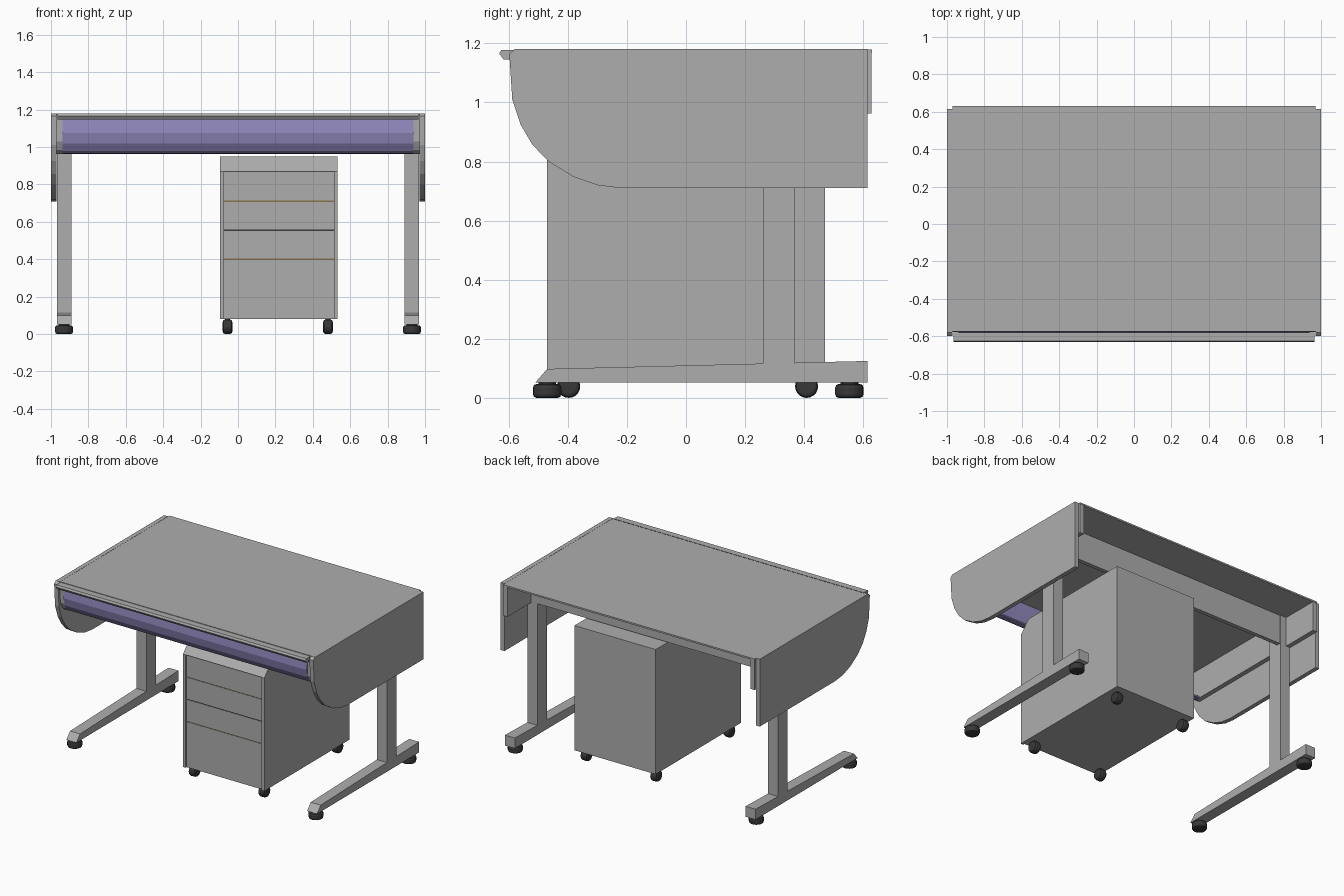
import bpy, bmesh, math
from mathutils import Matrix, Vector

if "Cube" in bpy.data.objects:
    bpy.data.objects.remove(bpy.data.objects["Cube"])


def material(name, rgb):
    m = bpy.data.materials.new(name)
    m.diffuse_color = (*rgb, 1)
    m.use_nodes = True
    m.node_tree.nodes["Principled BSDF"].inputs["Base Color"].default_value = m.diffuse_color
    return m


GREY = material("grey", (0.42, 0.42, 0.42))
PURPLE = material("purple", (0.29, 0.25, 0.52))
DARK = material("dark_rubber", (0.04, 0.04, 0.04))
BROWN = material("brown", (0.25, 0.17, 0.07))


def finish(name, bm, mat):
    bmesh.ops.recalc_face_normals(bm, faces=bm.faces)
    me = bpy.data.meshes.new(name)
    bm.to_mesh(me)
    bm.free()
    ob = bpy.data.objects.new(name, me)
    bpy.context.collection.objects.link(ob)
    me.materials.append(mat)
    return ob


def prism(name, x0, x1, profile, mat=GREY):
    """Extrude a (y, z) profile from x0 to x1."""
    bm = bmesh.new()
    face = bm.faces.new([bm.verts.new((x0, y, z)) for y, z in profile])
    ext = bmesh.ops.extrude_face_region(bm, geom=[face])["geom"]
    verts = [v for v in ext if isinstance(v, bmesh.types.BMVert)]
    bmesh.ops.translate(bm, vec=(x1 - x0, 0, 0), verts=verts)
    return finish(name, bm, mat)


def box(name, x0, x1, y0, y1, z0, z1, mat=GREY):
    return prism(name, x0, x1, [(y0, z0), (y1, z0), (y1, z1), (y0, z1)], mat)


def disc(name, loc, radius, depth, axis="Z", bevel=0.0, mat=DARK):
    bm = bmesh.new()
    rot = Matrix.Rotation(math.pi / 2, 4, "Y") if axis == "X" else Matrix()
    bmesh.ops.create_cone(bm, cap_ends=True, segments=20, radius1=radius, radius2=radius,
                          depth=depth, matrix=Matrix.Translation(Vector(loc)) @ rot)
    if bevel:
        rims = [e for e in bm.edges if any(len(f.verts) > 4 for f in e.link_faces)]
        bmesh.ops.bevel(bm, geom=rims, offset=bevel, segments=2, profile=0.5, affect="EDGES")
    return finish(name, bm, mat)


# Desk top, front edge rail and purple curved front
box("desk_top", -0.97, 0.97, -0.575, 0.63, 1.168, 1.179)
prism("front_rail", -0.965, 0.965, [(-0.632, 1.165), (-0.625, 1.178), (-0.58, 1.178),
                                    (-0.592, 1.165), (-0.595, 1.146), (-0.618, 1.146)])
prism("curved_front", -0.938, 0.938,
      [(-0.575, 1.168), (-0.583, 1.075), (-0.57, 1.02), (-0.545, 0.98), (-0.515, 0.965),
       (-0.48, 0.962), (-0.48, 0.972), (-0.51, 0.978), (-0.53, 0.992), (-0.552, 1.028),
       (-0.563, 1.075), (-0.555, 1.168)], PURPLE)

# Modesty panel between the posts
box("modesty_panel", -0.945, 0.945, 0.335, 0.363, 0.965, 1.168)

side_profile = [(0.615, 1.18), (0.615, 0.71), (-0.22, 0.71), (-0.30, 0.72), (-0.38, 0.748),
                (-0.465, 0.80), (-0.52, 0.857), (-0.56, 0.925), (-0.588, 1.01),
                (-0.598, 1.165), (-0.58, 1.18)]
foot_profile = [(-0.51, 0.052), (0.615, 0.052), (0.615, 0.125), (-0.47, 0.098)]

for s, side in ((-1, "left"), (1, "right")):
    # Curved side panel and the inner wall behind it
    prism(side + "_side_panel", s * 0.97, s * 1.0, side_profile)
    prism(side + "_inner_wall", s * 0.938, s * 0.97,
          [(0.628, 1.168), (0.628, 0.962), (-0.515, 0.962), (-0.55, 0.985),
           (-0.572, 1.03), (-0.578, 1.15), (-0.57, 1.168)])
    # Leg post, foot and levelling glides
    box(side + "_leg_post", s * 0.89, s * 0.967, 0.26, 0.367, 0.11, 1.168)
    prism(side + "_foot", s * 0.89, s * 0.967, foot_profile)
    for y, end in ((-0.47, "front"), (0.553, "back")):
        disc(f"{side}_{end}_glide", (s * 0.93, y, 0.0235), 0.048, 0.047, bevel=0.012)
        disc(f"{side}_{end}_glide_stem", (s * 0.93, y, 0.047), 0.03, 0.02)

# Drawer cabinet: body, projecting side edges, drawer fronts
X0, X1, FRONT, Z0 = -0.095, 0.532, -0.47, 0.08
body_profile = [(FRONT + 0.025, Z0), (0.47, Z0), (0.47, 0.95), (FRONT + 0.075, 0.95),
                (FRONT, 0.868), (FRONT + 0.025, 0.868)]
prism("cabinet_body", X0, X1, body_profile)
for x, side in ((X0, "left"), (X1 - 0.02, "right")):
    box(f"cabinet_{side}_edge", x, x + 0.02, FRONT, FRONT + 0.025, Z0, 0.868)
splits = [Z0, 0.40, 0.555, 0.71, 0.868]
for i in range(4):
    box(f"drawer_front_{i + 1}", X0 + 0.02, X1 - 0.02, FRONT + 0.012, FRONT + 0.025,
        splits[i] + (0.003 if i else 0), splits[i + 1] - (0.003 if i < 3 else 0))
    if i:
        box(f"drawer_gap_{i}", X0 + 0.02, X1 - 0.02, FRONT + 0.015, FRONT + 0.025,
            splits[i] - 0.003, splits[i] + 0.003, DARK if i == 2 else BROWN)

# Casters under the cabinet
for x, side in ((-0.056, "left"), (0.481, "right")):
    for y, end in ((-0.397, "front"), (0.408, "back")):
        disc(f"caster_{side}_{end}_wheel", (x, y, 0.039), 0.039, 0.052, "X", 0.014)
        disc(f"caster_{side}_{end}_stem", (x, y, 0.07), 0.014, 0.022)
